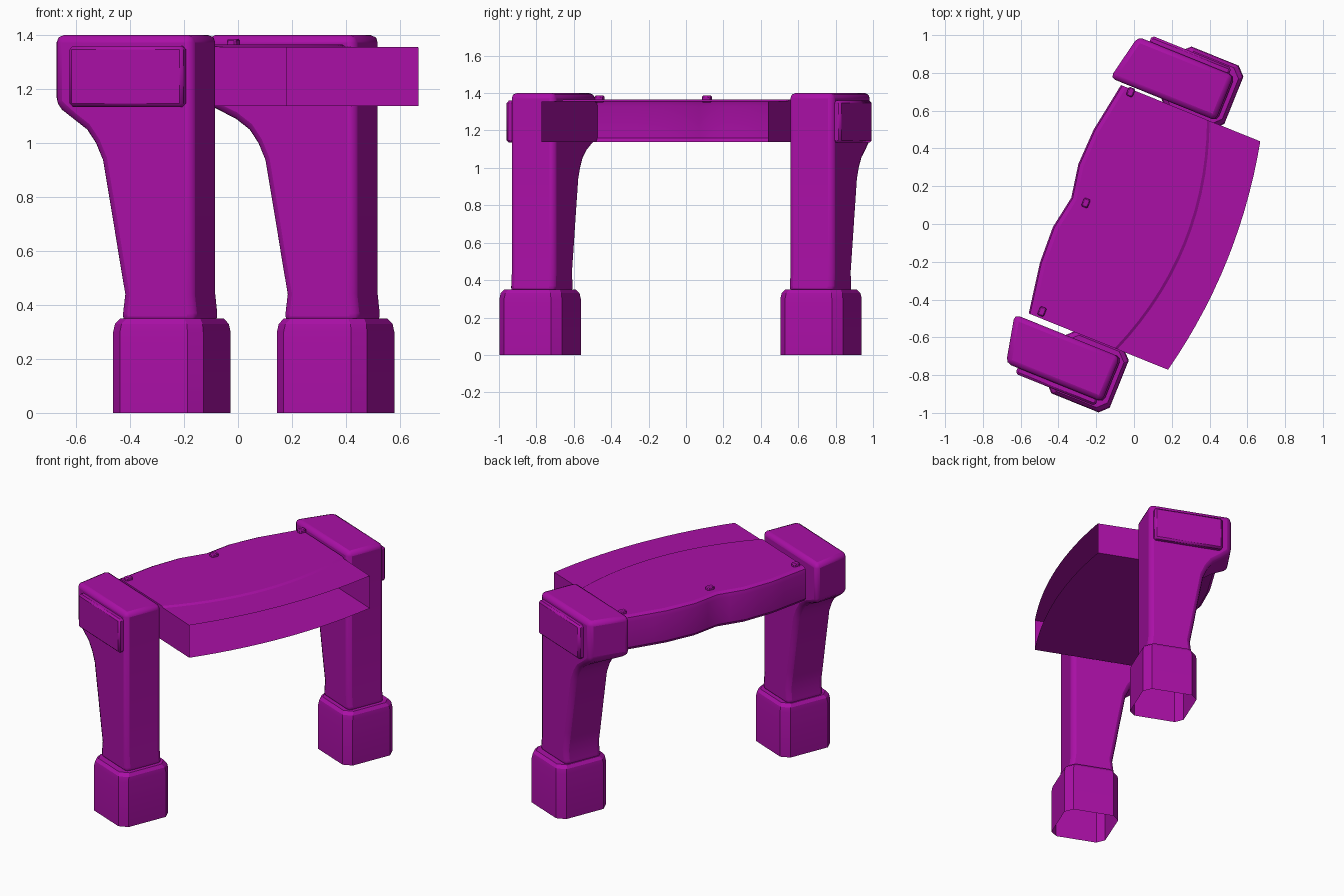
import bpy, bmesh, math
from mathutils import Matrix

if "Cube" in bpy.data.objects:
    bpy.data.objects.remove(bpy.data.objects["Cube"])

# Everything is built along local Y, then the whole model is turned about Z
TURN = Matrix.Rotation(math.radians(-22), 4, 'Z')
Y_MID = -0.005

mat = bpy.data.materials.new("purple")
mat.diffuse_color = (0.4, 0.005, 0.38, 1)
mat.use_nodes = True
mat.node_tree.nodes["Principled BSDF"].inputs["Base Color"].default_value = mat.diffuse_color


def finish(bm, name, bevel=0.0, segments=2):
    bmesh.ops.recalc_face_normals(bm, faces=bm.faces)
    bm.transform(TURN)
    me = bpy.data.meshes.new(name)
    bm.to_mesh(me)
    bm.free()
    ob = bpy.data.objects.new(name, me)
    bpy.context.collection.objects.link(ob)
    me.materials.append(mat)
    if bevel:
        mod = ob.modifiers.new("bevel", 'BEVEL')
        mod.width, mod.segments = bevel, segments
        mod.limit_method, mod.angle_limit = 'ANGLE', math.radians(32)
    bpy.ops.object.select_all(action='DESELECT')
    ob.select_set(True)
    bpy.context.view_layer.objects.active = ob
    bpy.ops.object.shade_smooth_by_angle(angle=math.radians(25))
    return ob


def loft(bm, rings, wrap=True):
    rows = [[bm.verts.new(p) for p in r] for r in rings]
    n = len(rows[0])
    for a, b in zip(rows, rows[1:]):
        for i in range(n if wrap else n - 1):
            j = (i + 1) % n
            bm.faces.new((a[i], a[j], b[j], b[i]))
    return rows


def box(name, center, size, bevel):
    bm = bmesh.new()
    bmesh.ops.create_cube(bm, size=1)
    bmesh.ops.scale(bm, vec=size, verts=bm.verts)
    bmesh.ops.translate(bm, vec=center, verts=bm.verts)
    return finish(bm, name, bevel, 1)


# Post side profile (x, z): straight on one side, curved bracket on the other
POST = [(0.203, 0.33), (0.203, 0.37), (0.195, 0.44), (0.195, 1.40),
        (-0.352, 1.40), (-0.352, 1.142), (-0.29, 1.09), (-0.235, 1.05),
        (-0.2, 1.0), (-0.172, 0.937), (-0.132, 0.715), (-0.105, 0.56),
        (-0.083, 0.44), (-0.092, 0.37), (-0.092, 0.33)]

for side, label in ((-1, "front"), (1, "back")):
    # Chamfered square base, open underneath
    bm = bmesh.new()
    cy = Y_MID + side * 0.81
    rings = []
    for h, z in ((0.18, 0), (0.18, 0.30), (0.175, 0.33), (0.16, 0.35)):
        k = h - 0.045
        octagon = [(h, k), (k, h), (-k, h), (-h, k), (-h, -k), (-k, -h), (k, -h), (h, -k)]
        rings.append([(0.065 + x, cy + y, z) for x, y in octagon])
    bm.faces.new(loft(bm, rings)[-1])
    finish(bm, label + "_base")

    # Bracket post; its head is longer on the inner face
    bm = bmesh.new()
    rings = []
    for y in (0.675, 0.932):
        slant = 0.055 if y < 0.8 else 0.0
        rings.append([(x - (slant if x < -0.3 else 0), Y_MID + side * y, z) for x, z in POST])
    for row in loft(bm, rings):
        bm.faces.new(row)
    finish(bm, label + "_post", 0.028)

    # Raised panel on the outer face of the head
    box(label + "_panel", (-0.058, Y_MID + side * 0.94, 1.247), (0.455, 0.05, 0.225), 0.012)


# Curved slab between the posts: hollow, open along its bulging side
def back_x(y):
    pts = [(0, -0.36), (0.18, -0.392), (0.38, -0.385), (0.66, -0.338)]
    for (a, xa), (b, xb) in zip(pts, pts[1:]):
        if y <= b:
            return xa + (xb - xa) * (y - a) / (b - a)
    return pts[-1][1]


half = [0.0, 0.08, 0.18, 0.28, 0.38, 0.47, 0.56, 0.652]
rings = []
for y in [-v for v in half[:0:-1]] + half:
    t = 1 - (y / 0.652) ** 2
    outer, seam, back = 0.456 + 0.073 * t, 0.152 + 0.128 * t, back_x(abs(y))
    section = [(outer, 1.355), (seam + 0.015, 1.357), (seam, 1.366),
               (back + 0.03, 1.366), (back + 0.008, 1.355), (back, 1.33),
               (back, 1.16), (back + 0.02, 1.138), (outer, 1.138)]
    rings.append([(x, y + 0.004, z) for x, z in section])
bm = bmesh.new()
rows = loft(bm, rings, wrap=False)
bm.faces.new(rows[0])
bm.faces.new(rows[-1])
finish(bm, "slab")

# Small pegs along the slab's back edge
for i, y in enumerate((-0.612, 0.008, 0.641)):
    box("peg_%d" % (i + 1), (-0.278, y, 1.368), (0.036, 0.048, 0.036), 0.006)
